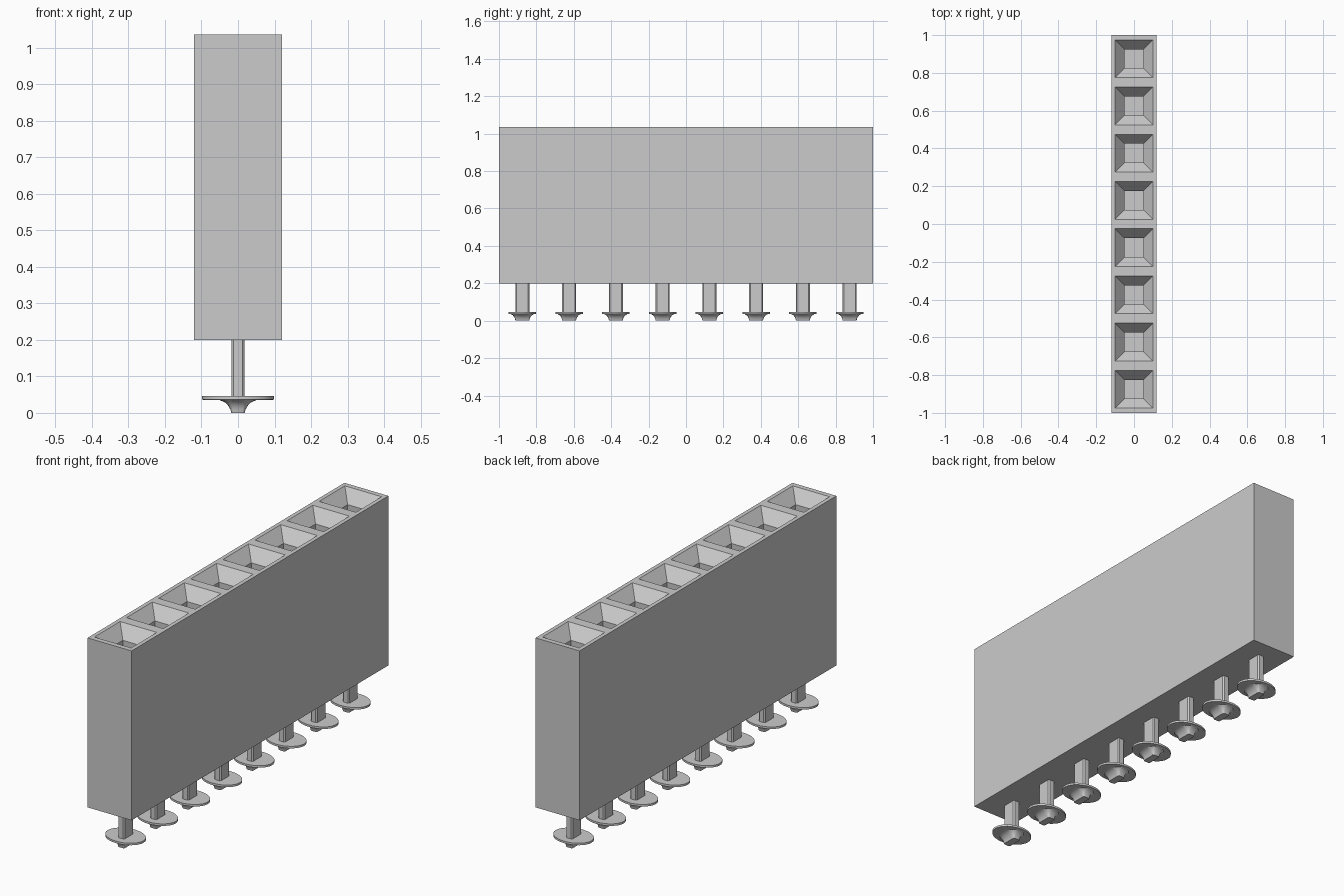
import bpy, bmesh
from math import sin, cos, pi, copysign
from mathutils import Matrix, Vector

if "Cube" in bpy.data.objects:
    bpy.data.objects.remove(bpy.data.objects["Cube"], do_unlink=True)

COUNT, PITCH = 8, 0.25
BOTTOM, TOP = 0.2, 1.035
HALF_X, HALF_Y = 0.12, 1.0
CENTRES = [(i - (COUNT - 1) / 2) * PITCH for i in range(COUNT)]

grey = bpy.data.materials.new("plain grey")
grey.use_nodes = True
grey.diffuse_color = (0.6, 0.6, 0.6, 1)
grey.node_tree.nodes["Principled BSDF"].inputs["Base Color"].default_value = grey.diffuse_color


def finish(bm, name, smooth=False):
    bmesh.ops.recalc_face_normals(bm, faces=bm.faces)
    mesh = bpy.data.meshes.new(name)
    bm.to_mesh(mesh)
    bm.free()
    mesh.materials.append(grey)
    obj = bpy.data.objects.new(name, mesh)
    bpy.context.collection.objects.link(obj)
    if smooth:
        bpy.ops.object.select_all(action="DESELECT")
        obj.select_set(True)
        bpy.context.view_layer.objects.active = obj
        bpy.ops.object.shade_smooth_by_angle(angle=pi / 6)
    return obj


def add_box(bm, half_x, half_y, low, high, y=0):
    size = Matrix.Diagonal((2 * half_x, 2 * half_y, high - low, 1))
    place = Matrix.Translation((0, y, (low + high) / 2))
    return bmesh.ops.create_cube(bm, size=1, matrix=place @ size)["verts"]


# Housing: a block split into equal cells, each with a funnel and a square shaft
bm = bmesh.new()
add_box(bm, HALF_X, HALF_Y, BOTTOM, TOP)
for a, b in zip(CENTRES, CENTRES[1:]):
    bmesh.ops.bisect_plane(bm, geom=bm.verts[:] + bm.edges[:] + bm.faces[:],
                           plane_co=(0, (a + b) / 2, 0), plane_no=(0, 1, 0))
bm.normal_update()
for face in [f for f in bm.faces if f.normal.z > 0.9]:
    centre = face.calc_center_median()
    for half, z in ((0.1, TOP), (0.05, TOP - 0.06), (0.05, 0.5)):
        bmesh.ops.inset_individual(bm, faces=[face], thickness=0.01)
        for v in face.verts:
            d = v.co - centre
            v.co = Vector((copysign(half, d.x), centre.y + copysign(half, d.y), z))
finish(bm, "socket_housing")


def ring(bm, half_x, half_y, z, y, power, steps=32):
    """Closed outline running from an ellipse (power 2) to a rounded rectangle."""
    verts = []
    for i in range(steps):
        c, s = cos(2 * pi * i / steps), sin(2 * pi * i / steps)
        verts.append(bm.verts.new((copysign(abs(c) ** (2 / power), c) * half_x,
                                   y + copysign(abs(s) ** (2 / power), s) * half_y, z)))
    return verts


# Outline of the solder foot: half width, half depth, height, squareness
FOOT = [(0.018, 0.037, 0, 8), (0.021, 0.039, 0.01, 6), (0.027, 0.043, 0.02, 4),
        (0.036, 0.051, 0.029, 3), (0.05, 0.061, 0.035, 2),
        (0.098, 0.074, 0.036, 2), (0.098, 0.074, 0.046, 2)]

for number, y in enumerate(CENTRES, 1):
    # Contact pin with narrow chamfers along its length
    bm = bmesh.new()
    add_box(bm, 0.018, 0.037, 0.002, BOTTOM + 0.02, y)
    upright = [e for e in bm.edges if abs(e.verts[0].co.z - e.verts[1].co.z) > 0.1]
    bmesh.ops.bevel(bm, geom=upright, offset=0.006, segments=1, affect="EDGES")
    finish(bm, f"contact_pin_{number}")

    # Oval pad with a flared fillet below
    bm = bmesh.new()
    rings = [ring(bm, hx, hy, z, y, p) for hx, hy, z, p in FOOT]
    for low, high in zip(rings, rings[1:]):
        for i in range(len(low)):
            j = (i + 1) % len(low)
            bm.faces.new((low[i], low[j], high[j], high[i]))
    bm.faces.new(rings[0])
    bm.faces.new(rings[-1])
    finish(bm, f"solder_foot_{number}", smooth=True)
